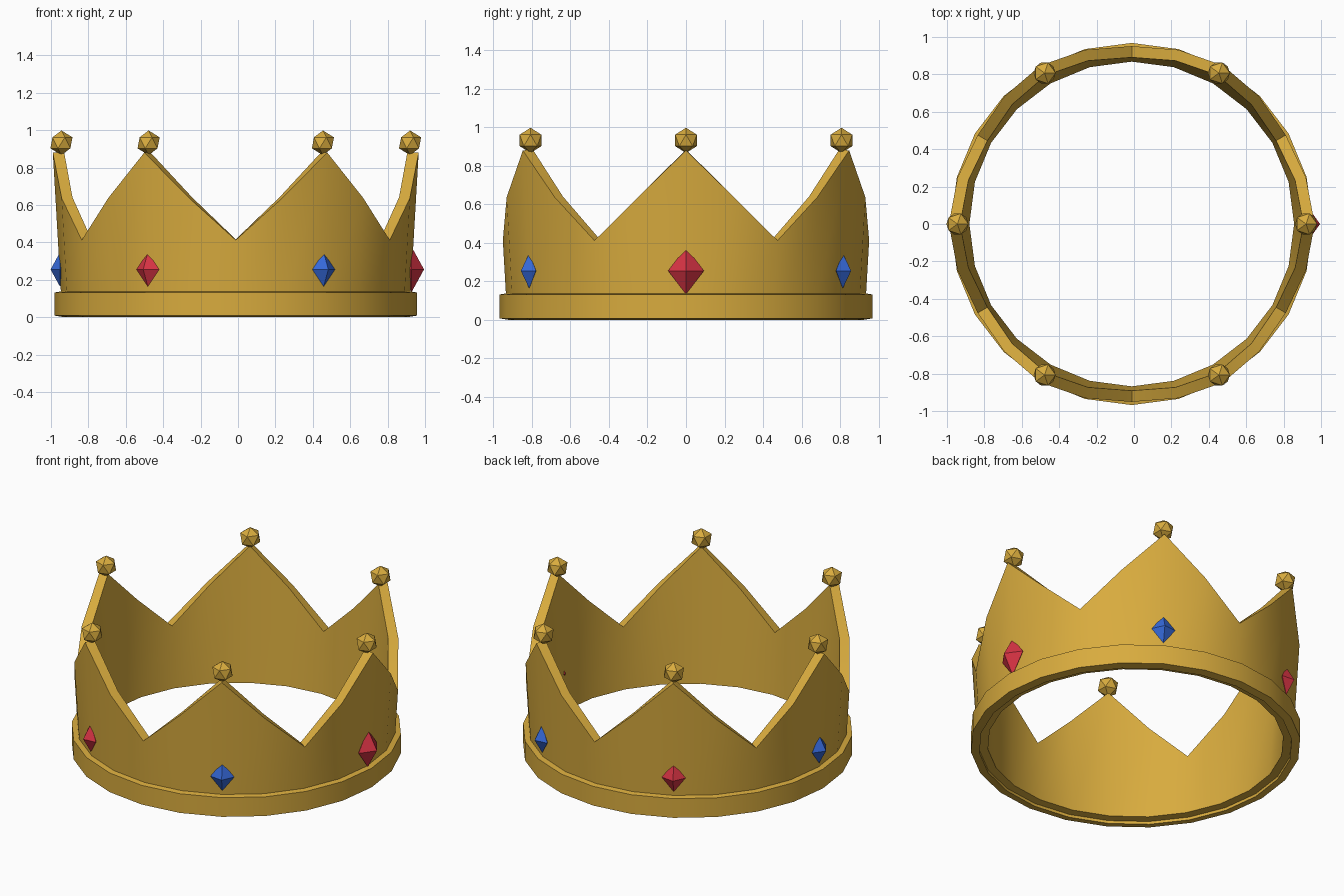
import bpy, bmesh, math
from mathutils import Matrix, Vector

if "Cube" in bpy.data.objects:
    bpy.data.objects.remove(bpy.data.objects["Cube"])

CX = -0.012      # ring centre; the large gem pushes the bounds to the right
SEG = 24


def material(name, rgb):
    m = bpy.data.materials.new(name)
    m.diffuse_color = (*rgb, 1.0)
    m.use_nodes = True
    m.node_tree.nodes["Principled BSDF"].inputs["Base Color"].default_value = m.diffuse_color
    return m


gold = material("gold", (0.69, 0.41, 0.048))
red = material("ruby red", (0.69, 0.034, 0.058))
blue = material("sapphire blue", (0.036, 0.14, 0.69))


def finish(bm, name, mat, smooth=False):
    bmesh.ops.recalc_face_normals(bm, faces=bm.faces)
    me = bpy.data.meshes.new(name)
    bm.to_mesh(me)
    bm.free()
    me.materials.append(mat)
    if smooth:
        me.shade_smooth()
        me.set_sharp_from_angle(angle=math.radians(30))
    ob = bpy.data.objects.new(name, me)
    bpy.context.collection.objects.link(ob)
    return ob


def ring(name, profile):
    """Closed ring; profile(i) gives the (radius, z) section at segment i."""
    bm = bmesh.new()
    loops = []
    for i in range(SEG):
        a = math.tau * i / SEG
        loops.append([bm.verts.new((CX + r * math.cos(a), r * math.sin(a), z))
                      for r, z in profile(i)])
    for i in range(SEG):
        p, q = loops[i], loops[(i + 1) % SEG]
        n = len(p)
        for k in range(n):
            bm.faces.new((p[k], q[k], q[(k + 1) % n], p[(k + 1) % n]))
    return finish(bm, name, gold, smooth=True)


# base band with slightly sloped rims
ring("base_band", lambda i: [(0.968, 0.008), (0.968, 0.132), (0.918, 0.14), (0.918, 0.0)])

# flared wall with six points: tip, slope, valley, slope
TOPS = (0.88, 0.637, 0.412, 0.637)


def wall_profile(i):
    top = TOPS[i % 4]
    r = lambda z: 0.927 + 0.058 * z
    return [(r(0.02), 0.018), (r(top), top), (r(top) - 0.06, top + 0.004), (r(0.02) - 0.06, 0.022)]


ring("crown_wall", wall_profile)

for i in range(6):
    a = math.tau * i / 6
    out = Vector((math.cos(a), math.sin(a), 0))

    # faceted ball on each tip
    bm = bmesh.new()
    bmesh.ops.create_icosphere(bm, subdivisions=1, radius=0.066)
    bmesh.ops.translate(bm, verts=bm.verts, vec=out * 0.932 + Vector((CX, 0, 0.932)))
    finish(bm, f"tip_ball_{i + 1}", gold)

    # octahedral gem below each tip, the right one larger
    s = 1.33 if i == 0 else 1.0
    bm = bmesh.new()
    waist = [bm.verts.new(v) for v in ((0.05 * s, 0, 0), (0, 0.07 * s, 0),
                                       (-0.05 * s, 0, 0), (0, -0.07 * s, 0))]
    for z in (0.091 * s, -0.091 * s):
        apex = bm.verts.new((0, 0, z))
        for k in range(4):
            bm.faces.new((waist[k], waist[(k + 1) % 4], apex))
    bm.transform(Matrix.Translation(out * 0.94 + Vector((CX, 0, 0.255))) @ Matrix.Rotation(a, 4, 'Z'))
    finish(bm, f"gem_{i + 1}", blue if i % 2 else red)
